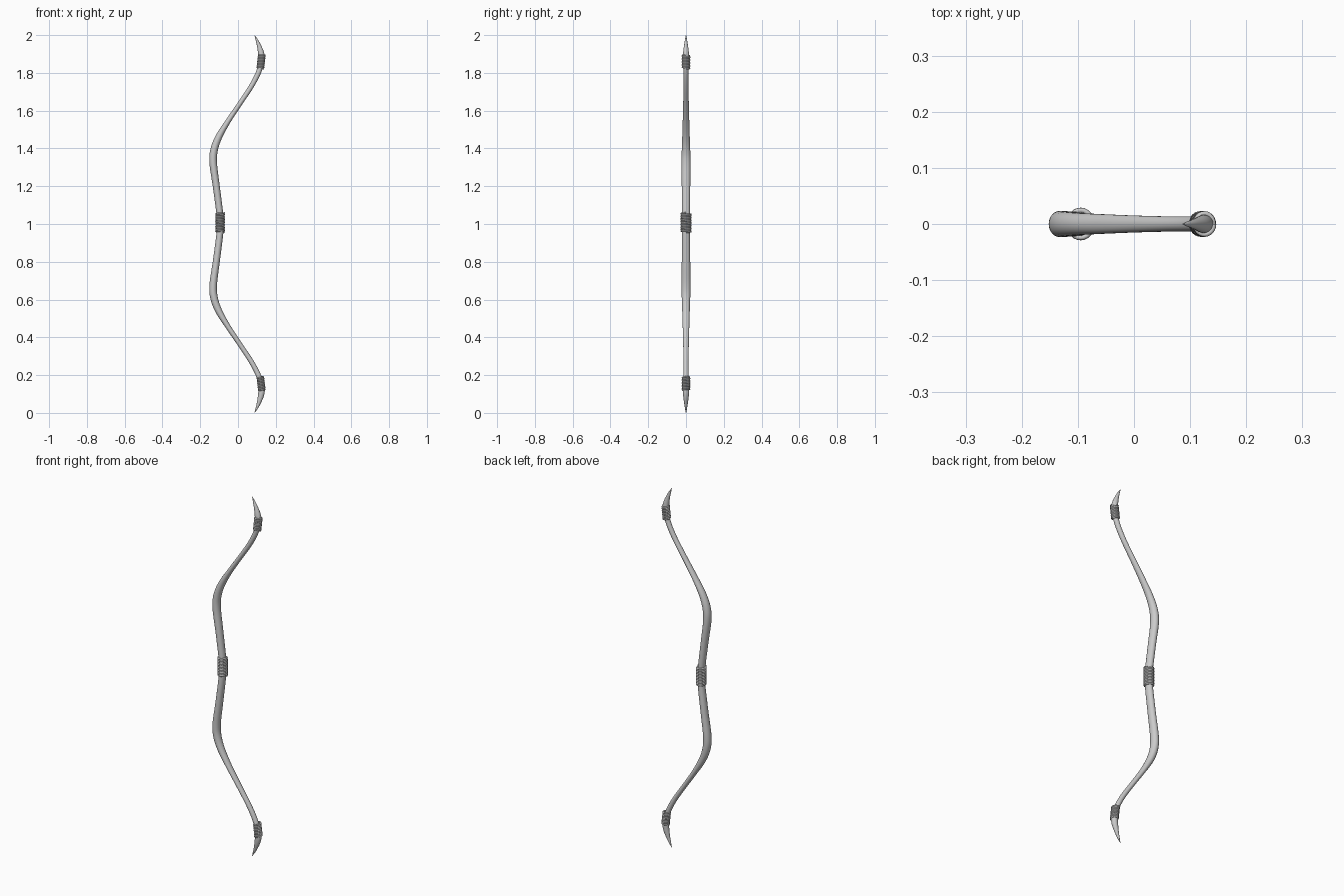
import bpy, bmesh, math
from mathutils import Vector

if "Cube" in bpy.data.objects:
    bpy.data.objects.remove(bpy.data.objects["Cube"])

# Upper half centre line: z, x, in-plane radius, sideways radius
HALF = [(1.0, -.093, .018, .021), (1.06, -.097, .018, .0215), (1.2, -.115, .0185, .0225),
        (1.32, -.131, .020, .0235), (1.39, -.127, .020, .0225), (1.46, -.102, .018, .020),
        (1.54, -.055, .014, .0175), (1.63, .005, .0125, .015), (1.72, .065, .013, .0135),
        (1.79, .103, .0135, .0135), (1.85, .123, .014, .014), (1.90, .124, .014, .014)]
HORN = [(1.84, .121, .014, .014), (1.875, .125, .017, .0165), (1.91, .121, .0155, .015),
        (1.95, .109, .010, .0095), (1.98, .097, .005, .005), (2.0, .087, .0006, .0006)]


def spline(pts, steps):
    """Catmull-Rom samples through the control points."""
    p = [Vector(q) for q in pts]
    p = [2 * p[0] - p[1]] + p + [2 * p[-1] - p[-2]]
    out = []
    for i in range(1, len(p) - 2):
        a, b, c, d = p[i - 1:i + 3]
        for k in range(steps):
            t = k / steps
            out.append(.5 * (2 * b + (c - a) * t + (2 * a - 5 * b + 4 * c - d) * t * t
                             + (3 * b - a - 3 * c + d) * t ** 3))
    return out + [p[-2]]


def frame(s, i):
    """Centre and in-plane normal of sample i."""
    a, b = s[max(i - 1, 0)], s[min(i + 1, len(s) - 1)]
    t = Vector((b[1] - a[1], 0, b[0] - a[0])).normalized()
    return Vector((s[i][1], 0, s[i][0])), Vector((t.z, 0, -t.x))


def sweep(name, s, sides=24):
    """Tapered elliptical tube along the samples."""
    bm = bmesh.new()
    rings = []
    for i, q in enumerate(s):
        c, n = frame(s, i)
        rings.append([bm.verts.new(c + n * q[2] * math.cos(j * math.tau / sides)
                                   + Vector((0, q[3] * math.sin(j * math.tau / sides), 0)))
                      for j in range(sides)])
    for r, r2 in zip(rings, rings[1:]):
        for j in range(sides):
            k = (j + 1) % sides
            bm.faces.new((r[j], r[k], r2[k], r2[j]))
    bm.faces.new(rings[0][::-1])
    bm.faces.new(rings[-1])
    bmesh.ops.recalc_face_normals(bm, faces=bm.faces)
    me = bpy.data.meshes.new(name)
    bm.to_mesh(me)
    bm.free()
    me.shade_smooth()
    ob = bpy.data.objects.new(name, me)
    bpy.context.collection.objects.link(ob)
    return ob


def coil(name, start, end, rx, ry, turns, cord):
    """Cord wound in a helix between two (z, x) points."""
    a, b = Vector((start[1], 0, start[0])), Vector((end[1], 0, end[0]))
    d = (b - a).normalized()
    n = Vector((d.z, 0, -d.x))
    cu = bpy.data.curves.new(name, 'CURVE')
    cu.dimensions = '3D'
    cu.bevel_depth = cord
    cu.bevel_resolution = 2
    cu.use_fill_caps = True
    sp = cu.splines.new('POLY')
    count = turns * 24
    sp.points.add(count)
    for i in range(count + 1):
        w = i * math.tau / 24
        p = a.lerp(b, i / count) + n * rx * math.cos(w) + Vector((0, ry * math.sin(w), 0))
        sp.points[i].co = (*p, 1)
    ob = bpy.data.objects.new(name, cu)
    bpy.context.collection.objects.link(ob)


def flip(pts):
    return [(2 - q[0], *q[1:]) for q in reversed(pts)]


# Recurved limb body, one continuous piece
sweep("bow_limbs", spline(flip(HALF)[:-1] + HALF, 8))

# Pointed horn tips
sweep("upper_tip", spline(HORN, 6))
sweep("lower_tip", spline(flip(HORN), 6))

# Cord wraps on the grip and below each tip
coil("grip_wrap", (.957, -.095), (1.058, -.095), .021, .0245, 12, .0047)
coil("upper_tip_wrap", (1.823, .118), (1.895, .126), .0165, .0185, 9, .0045)
coil("lower_tip_wrap", (.177, .118), (.105, .126), .0165, .0185, 9, .0045)
for ob in bpy.context.collection.objects:
    if ob.name == "lower_tip_wrap":
        ob.location.z = .015
